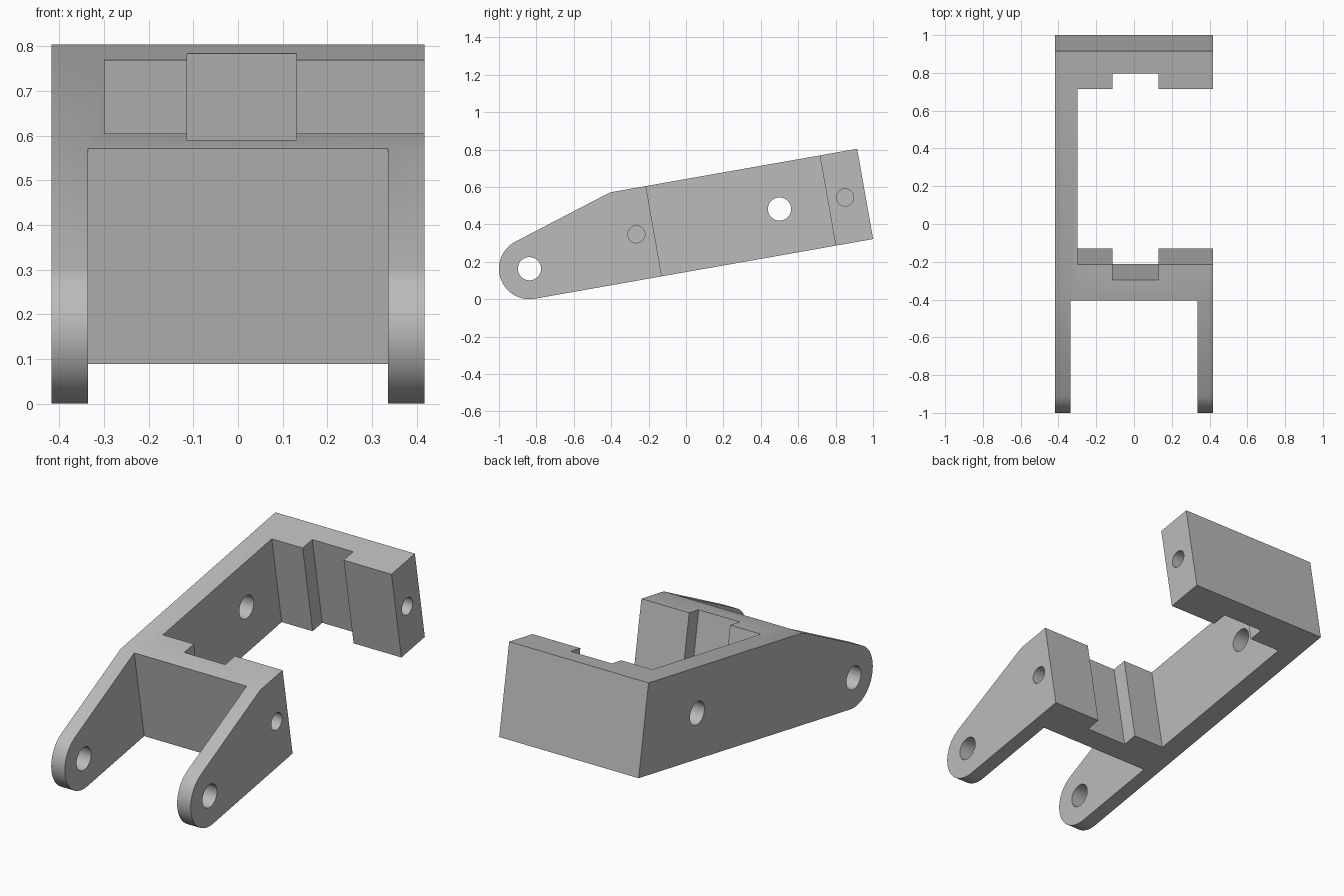
import bpy, bmesh
from math import sin, cos, radians
from mathutils import Matrix

if "Cube" in bpy.data.objects:
    bpy.data.objects.remove(bpy.data.objects["Cube"])

HALF = 0.417      # half width
R = 0.163         # pivot lug radius
TOP, END = 0.327, 1.837
MID = (TOP - R) / 2

grey = bpy.data.materials.new("plain_grey")
grey.use_nodes = True
grey.diffuse_color = (0.5, 0.5, 0.5, 1)
grey.node_tree.nodes["Principled BSDF"].inputs["Base Color"].default_value = (0.5, 0.5, 0.5, 1)


def prism(name, outline, x0, x1):
    """Extrude a side outline (length, height) from x0 to x1."""
    bm = bmesh.new()
    face = bm.faces.new([bm.verts.new((x0, u, v)) for u, v in outline])
    new = bmesh.ops.extrude_face_region(bm, geom=[face])["geom"]
    bmesh.ops.translate(bm, vec=(x1 - x0, 0, 0),
                        verts=[g for g in new if isinstance(g, bmesh.types.BMVert)])
    bmesh.ops.recalc_face_normals(bm, faces=bm.faces)
    mesh = bpy.data.meshes.new(name)
    bm.to_mesh(mesh)
    bm.free()
    mesh.materials.append(grey)
    obj = bpy.data.objects.new(name, mesh)
    bpy.context.collection.objects.link(obj)
    return obj


def arc(u, v, r, a0, a1, n):
    angles = [radians(a0 + (a1 - a0) * i / n) for i in range(n + 1)]
    return [(u + r * cos(a), v + r * sin(a)) for a in angles]


def cut(target, outline, x0, x1):
    cutter = prism("cutter", outline, x0, x1)
    cutter.hide_render = True
    mod = target.modifiers.new("cut", "BOOLEAN")
    mod.operation, mod.solver, mod.object = "DIFFERENCE", "EXACT", cutter
    bpy.context.view_layer.objects.active = target
    bpy.ops.object.modifier_apply(modifier=mod.name)
    bpy.data.objects.remove(cutter)


def cut_box(target, u0, u1, x0, x1):
    cut(target, [(u0, -1), (u1, -1), (u1, 1), (u0, 1)], x0, x1)


def cut_hole(target, u, v, r, x0, x1):
    cut(target, arc(u, v, r, 0, 360, 48)[:-1], x0, x1)


# Bracket body: rounded lug at the front, square end at the back
body = arc(0, 0, R, 107.5, 270, 28) + [(END, -R), (END, TOP), (0.495, TOP)]
bracket = prism("bracket", body, -HALF, HALF)

# Slot between the two arms, open bay beside the wall, and the wider notch pair
cut_box(bracket, -0.5, 0.495, -0.336, 0.336)
cut_box(bracket, 0.69, 1.634, -0.299, 0.6)
cut_box(bracket, 0.607, 1.717, -0.114, 0.131)

# Pivot holes, wall hole, and blind screw holes in the open ends
cut_hole(bracket, 0, 0, 0.062, -0.6, 0.6)
cut_hole(bracket, 1.372, MID, 0.062, -0.6, 0)
for u in (0.595, 1.728):
    cut_hole(bracket, u, MID, 0.046, HALF - 0.2, 0.6)

# Tilt about the pivot and stand on the ground
bracket.data.transform(Matrix.Translation((0, R - 1, R)) @ Matrix.Rotation(radians(10), 4, "X"))

bpy.ops.object.select_all(action="DESELECT")
bracket.select_set(True)
bpy.context.view_layer.objects.active = bracket
bpy.ops.object.shade_smooth_by_angle(angle=radians(20))
